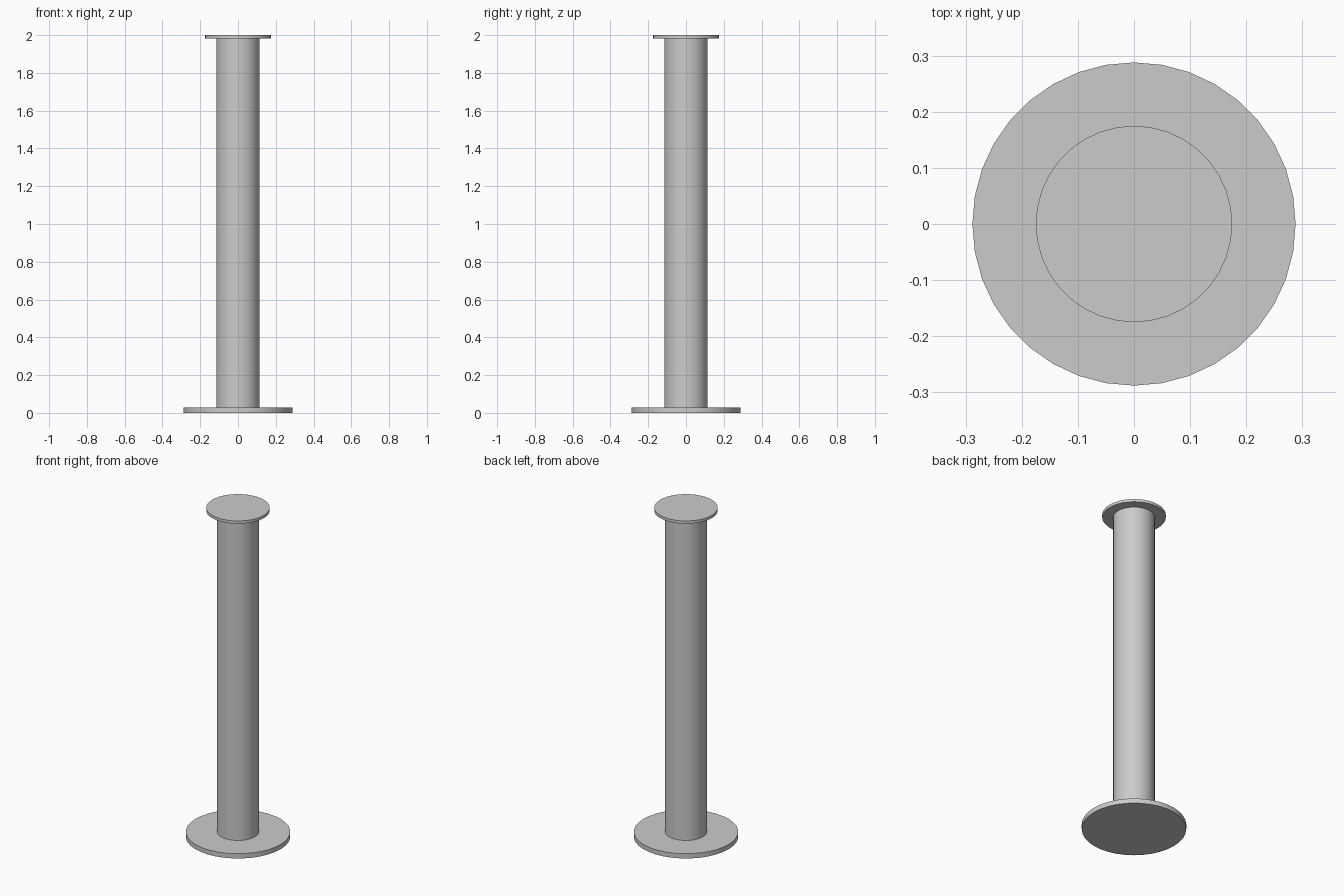
import bpy

default_cube = bpy.data.objects.get("Cube")
if default_cube:
    bpy.data.objects.remove(default_cube, do_unlink=True)

SIDES = 36
HEIGHT = 2.0
BASE_THICK = 0.029
CAP_THICK = 0.017

# Single plain grey metal
GREY = (0.6, 0.6, 0.6, 1.0)
metal = bpy.data.materials.new("grey_metal")
metal.use_nodes = True
metal.diffuse_color = GREY
metal.node_tree.nodes["Principled BSDF"].inputs["Base Color"].default_value = GREY


def add_cylinder(name, radius, bottom, top):
    """Upright cylinder between two heights, smooth sides and sharp rims."""
    bpy.ops.mesh.primitive_cylinder_add(
        vertices=SIDES, radius=radius, depth=top - bottom,
        location=(0, 0, (bottom + top) / 2))
    obj = bpy.context.object
    obj.name = name
    obj.data.name = name
    obj.data.materials.append(metal)
    bpy.ops.object.shade_smooth_by_angle()
    return obj


# Floor flange, post and top plate
add_cylinder("base_plate", 0.288, 0, BASE_THICK)
add_cylinder("post", 0.115, BASE_THICK, HEIGHT - CAP_THICK)
add_cylinder("top_plate", 0.175, HEIGHT - CAP_THICK, HEIGHT)
